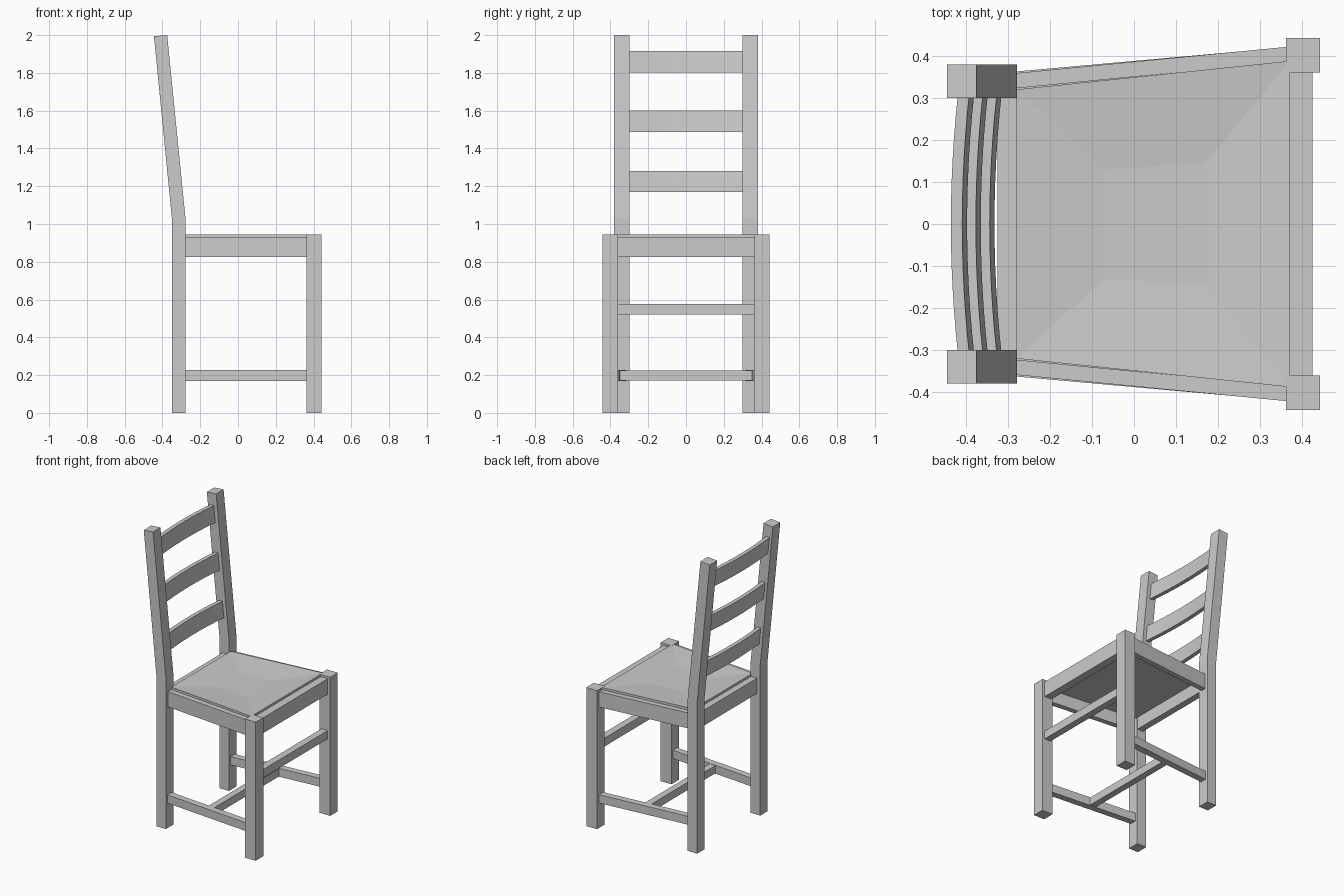
import bpy, bmesh
from mathutils import Vector

cube = bpy.data.objects.get("Cube")
if cube:
    bpy.data.objects.remove(cube, do_unlink=True)

grey = bpy.data.materials.new("plain_grey")
grey.use_nodes = True
COLOUR = (0.6, 0.6, 0.6, 1)
grey.diffuse_color = COLOUR
grey.node_tree.nodes["Principled BSDF"].inputs["Base Color"].default_value = COLOUR


def finish(name, bm):
    bmesh.ops.recalc_face_normals(bm, faces=bm.faces)
    mesh = bpy.data.meshes.new(name)
    bm.to_mesh(mesh)
    bm.free()
    mesh.materials.append(grey)
    obj = bpy.data.objects.new(name, mesh)
    bpy.context.collection.objects.link(obj)
    return obj


def prism(name, points, direction):
    """Extrude a flat outline along a direction."""
    bm = bmesh.new()
    face = bm.faces.new([bm.verts.new(p) for p in points])
    new = bmesh.ops.extrude_face_region(bm, geom=[face])["geom"]
    bmesh.ops.translate(bm, vec=Vector(direction),
                        verts=[v for v in new if isinstance(v, bmesh.types.BMVert)])
    return finish(name, bm)


def box(name, x0, x1, y0, y1, z0, z1):
    return prism(name, [(x0, y0, z0), (x1, y0, z0), (x1, y1, z0), (x0, y1, z0)],
                 (0, 0, z1 - z0))


# Sides: legs, seat rails and low stretchers, which splay towards the front
BACK_POST = [(-.35, 0), (-.278, 0), (-.278, 1.03), (-.375, 2), (-.445, 1.994), (-.35, 1.03)]


def side_bar(name, s, back_y, front_y, thick, z0, z1):
    xb, xf = -.29, .38
    prism(name, [(xb, s * back_y, z0), (xf, s * front_y, z0),
                 (xf, s * (front_y - thick), z0), (xb, s * (back_y - thick), z0)],
          (0, 0, z1 - z0))


for side, s in (("left", 1), ("right", -1)):
    box("front_leg_" + side, .362, .443, s * .36, s * .442, 0, .945)
    prism("back_post_" + side, [(x, s * .3, z) for x, z in BACK_POST], (0, s * .08, 0))
    side_bar("seat_rail_" + side, s, .358, .423, .036, .825, .93)
    side_bar("side_stretcher_" + side, s, .362, .422, .045, .17, .227)

# Cross bars
box("front_seat_rail", .37, .425, -.37, .37, .825, .93)
box("back_seat_rail", -.325, -.28, -.31, .31, .825, .93)
box("front_stretcher", .378, .425, -.37, .37, .52, .577)
box("middle_stretcher", .02, .065, -.36, .36, .172, .225)

# Curved back slats, leaning with the posts
LEAN = -.1 / .97
for name, z0, z1 in (("lower", 1.17, 1.28), ("middle", 1.487, 1.6), ("upper", 1.802, 1.915)):
    base = -.3125 + LEAN * (z0 - 1.03)
    ys = [-.31 + .62 * i / 12 for i in range(13)]
    bow = [base - .017 * (1 - (y / .31) ** 2) for y in ys]
    front = [(x + .012, y, z0) for x, y in zip(bow, ys)]
    back = [(x - .015, y, z0) for x, y in zip(bow, ys)]
    slat = prism(name + "_back_slat", front + back[::-1], (LEAN * (z1 - z0), 0, z1 - z0))
    for p in slat.data.polygons:
        p.use_smooth = abs(p.normal.z) < .5 and abs(p.normal.y) < .5

# Seat: a shallow dished panel with four sloping sides
bm = bmesh.new()


def ring(xb, yb, xf, yf, z):
    return [bm.verts.new(p) for p in
            ((xb, -yb, z), (xf, -yf, z), (xf, yf, z), (xb, yb, z))]


rings = [ring(-.28, .32, .371, .388, .91), ring(-.28, .32, .371, .388, .945),
         ring(-.07, .13, .17, .145, .93)]
for low, high in zip(rings, rings[1:]):
    for i in range(4):
        j = (i + 1) % 4
        bm.faces.new((low[i], low[j], high[j], high[i]))
bm.faces.new(rings[0][::-1])
bm.faces.new(rings[-1])
finish("seat", bm)
